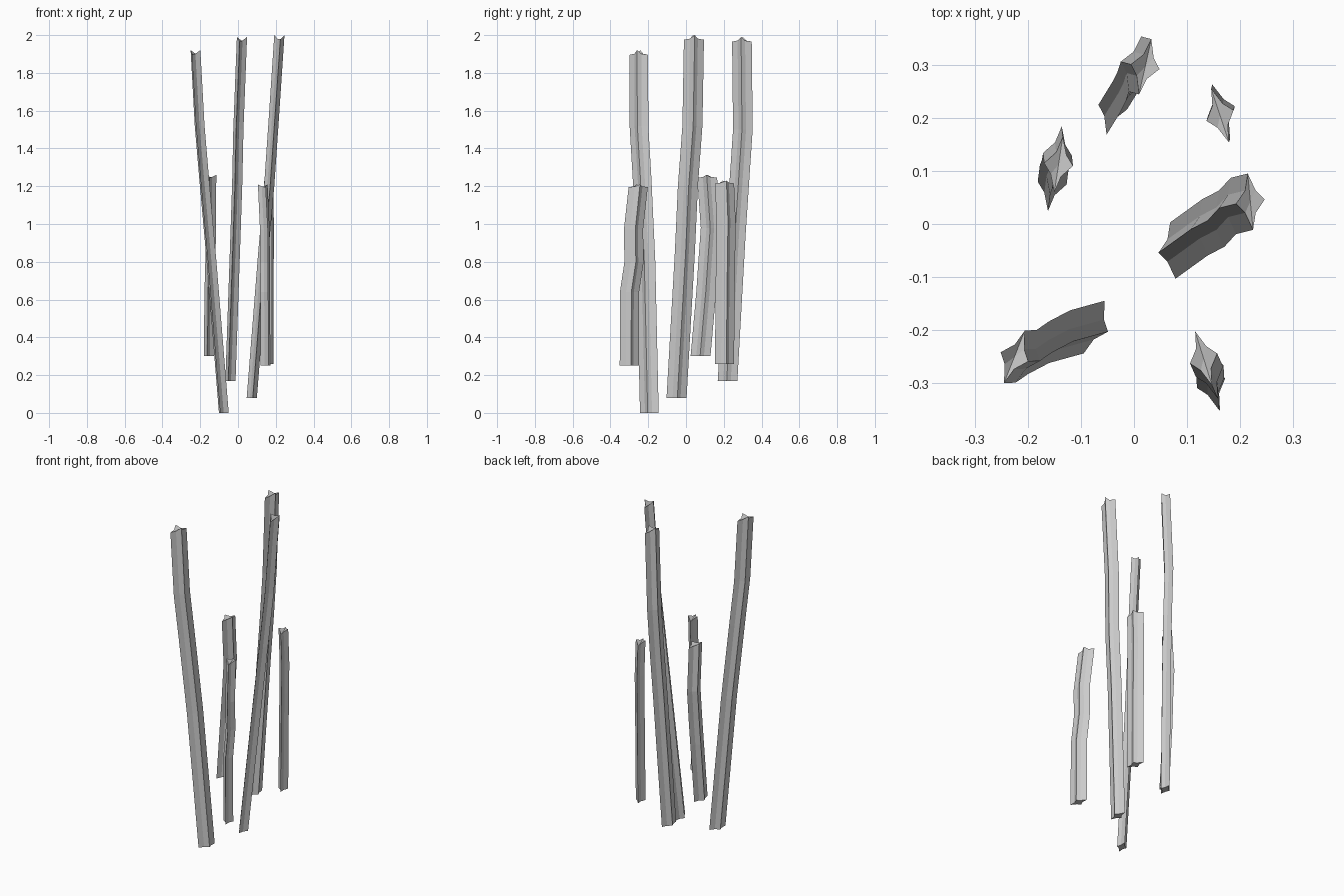
import bpy, bmesh, math

if "Cube" in bpy.data.objects:
    bpy.data.objects.remove(bpy.data.objects["Cube"])

# Right half of the star-shaped section; the left half is its point mirror
HALF = [(0.005, -0.053), (0.010, -0.021), (0.027, 0.004), (0.010, 0.021)]
SECTION = HALF + [(-x, -y) for x, y in HALF]


def stalk(name, angle, notch, path):
    """Sweep the star section up a path, ending in a V-grooved tip."""
    c, s = math.cos(math.radians(angle)), math.sin(math.radians(angle))
    bm = bmesh.new()
    rings = []
    for i, (px, py, pz) in enumerate(path):
        tip = i == len(path) - 1
        ring = []
        for x, y in SECTION:
            dz = notch * (abs(x) / 0.027 - 1) if tip else 0
            ring.append(bm.verts.new((px + x * c - y * s, py + x * s + y * c, pz + dz)))
        rings.append(ring)
    n = len(SECTION)
    for a, b in zip(rings, rings[1:]):
        for k in range(n):
            j = (k + 1) % n
            bm.faces.new((a[k], a[j], b[j], b[k]))
    # End caps as fans round a centre point
    for ring, end, drop in ((rings[0], path[0], 0), (rings[-1], path[-1], notch)):
        mid = bm.verts.new((end[0], end[1], end[2] - drop))
        for k in range(n):
            bm.faces.new((ring[k], ring[(k + 1) % n], mid))
    bmesh.ops.recalc_face_normals(bm, faces=bm.faces)
    mesh = bpy.data.meshes.new(name)
    bm.to_mesh(mesh)
    bm.free()
    bpy.context.collection.objects.link(bpy.data.objects.new(name, mesh))


# Three tall stalks
stalk("tall_stalk_front", -27, 0.03, [
    (-0.075, -0.194, 0), (-0.140, -0.212, 0.80), (-0.180, -0.233, 1.25),
    (-0.203, -0.249, 1.52), (-0.225, -0.250, 1.92)])
stalk("tall_stalk_back", -18, 0.03, [
    (-0.040, 0.220, 0.17), (-0.013, 0.264, 0.95), (-0.004, 0.282, 1.22),
    (0.002, 0.301, 1.50), (0.021, 0.296, 1.99)])
stalk("tall_stalk_right", 0, 0.03, [
    (0.073, -0.050, 0.08), (0.134, -0.006, 0.85), (0.165, 0.010, 1.20),
    (0.187, 0.034, 1.52), (0.219, 0.042, 2.0)])

# Three short stalks
stalk("short_stalk_left", -14, 0.018, [
    (-0.154, 0.077, 0.30), (-0.150, 0.108, 0.65), (-0.146, 0.118, 0.80),
    (-0.144, 0.131, 0.98), (-0.142, 0.112, 1.26)])
stalk("short_stalk_front", 12, 0.018, [
    (0.146, -0.300, 0.25), (0.144, -0.299, 0.64), (0.143, -0.275, 0.80),
    (0.142, -0.278, 0.97), (0.131, -0.253, 1.21)])
stalk("short_stalk_back", 13, 0.018, [
    (0.162, 0.204, 0.26), (0.163, 0.207, 0.66), (0.164, 0.210, 0.84),
    (0.164, 0.212, 1.02), (0.162, 0.204, 1.23)])
